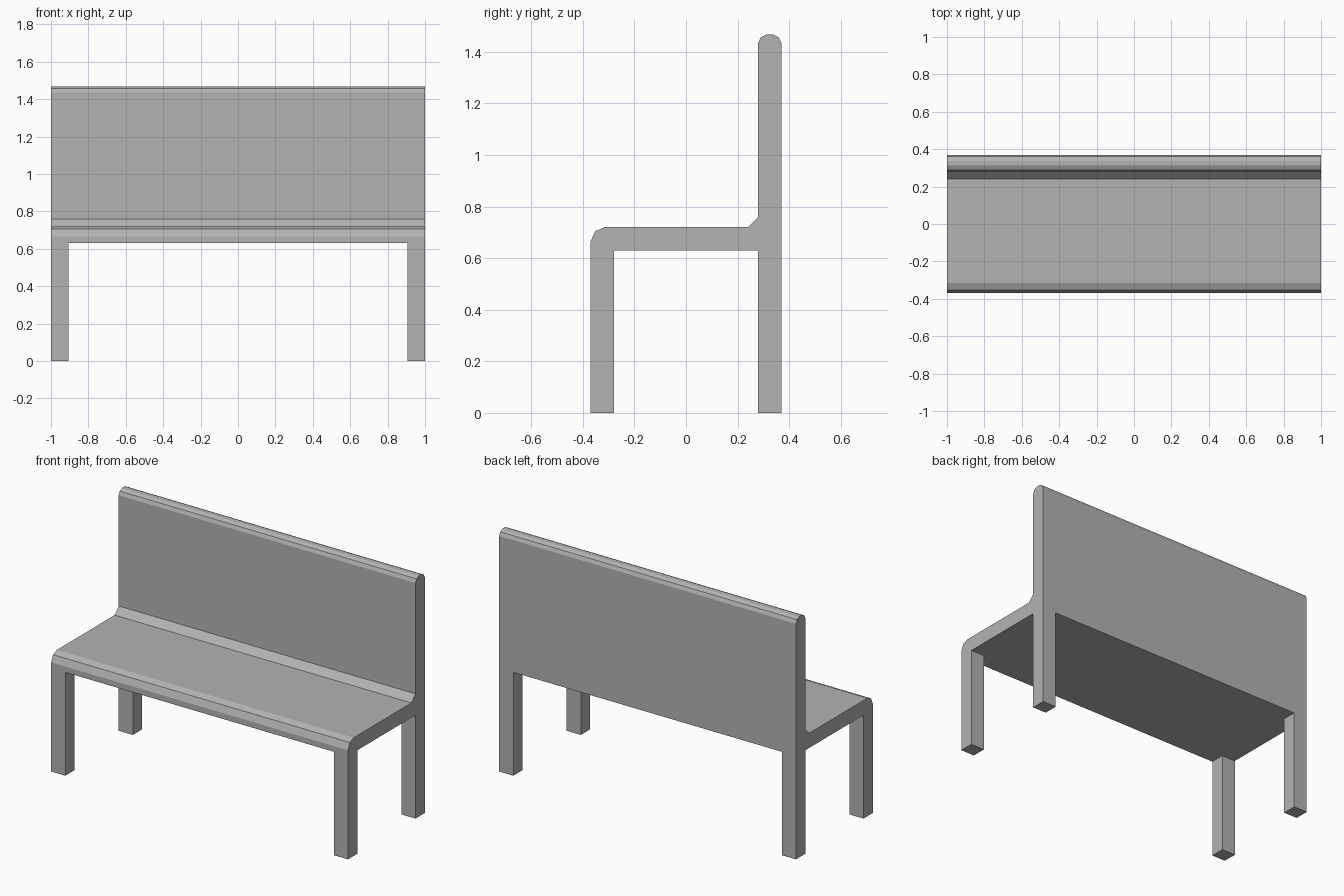
import bpy, bmesh, math

if "Cube" in bpy.data.objects:
    bpy.data.objects.remove(bpy.data.objects["Cube"])

grey = bpy.data.materials.new("light grey")
grey.diffuse_color = (0.45, 0.45, 0.45, 1)
grey.use_nodes = True
grey.node_tree.nodes["Principled BSDF"].inputs["Base Color"].default_value = grey.diffuse_color

# Side profile (y, z) of the seat and backrest, with rounded lip and top edge
profile = [(-0.37, 0.63), (-0.28, 0.63), (0.28, 0.63), (0.37, 0.63),
           (0.37, 1.435), (0.36, 1.456), (0.338, 1.467),
           (0.312, 1.467), (0.29, 1.456), (0.28, 1.435),
           (0.28, 0.76), (0.24, 0.72),
           (-0.315, 0.72), (-0.352, 0.705), (-0.37, 0.665)]
stations = [-1, -0.905, 0.905, 1]

# Sweep the profile along the bench
bm = bmesh.new()
rings = [[bm.verts.new((x, y, z)) for y, z in profile] for x in stations]
n = len(profile)
for a, b in zip(rings, rings[1:]):
    for i in range(n):
        j = (i + 1) % n
        bm.faces.new((a[i], a[j], b[j], b[i]))
bm.faces.new(rings[0])
bm.faces.new(rings[-1])

# Legs: pull the four corner faces of the underside down to the floor
bm.normal_update()
corners = [f for f in bm.faces
           if all(abs(v.co.z - 0.63) < 1e-5 for v in f.verts)
           and abs(f.calc_center_median().x) > 0.92
           and abs(f.calc_center_median().y) > 0.3]
for f in corners:
    new = bmesh.ops.extrude_discrete_faces(bm, faces=[f])["faces"][0]
    for v in new.verts:
        v.co.z = 0
bmesh.ops.remove_doubles(bm, verts=bm.verts, dist=1e-5)
bmesh.ops.recalc_face_normals(bm, faces=bm.faces)

# Merge flat regions so legs run cleanly into the seat and back
bmesh.ops.dissolve_limit(bm, angle_limit=math.radians(1),
                         verts=bm.verts, edges=bm.edges)
bmesh.ops.recalc_face_normals(bm, faces=bm.faces)

mesh = bpy.data.meshes.new("bench")
bm.to_mesh(mesh)
bm.free()
mesh.materials.append(grey)
bench = bpy.data.objects.new("bench", mesh)
bpy.context.collection.objects.link(bench)
